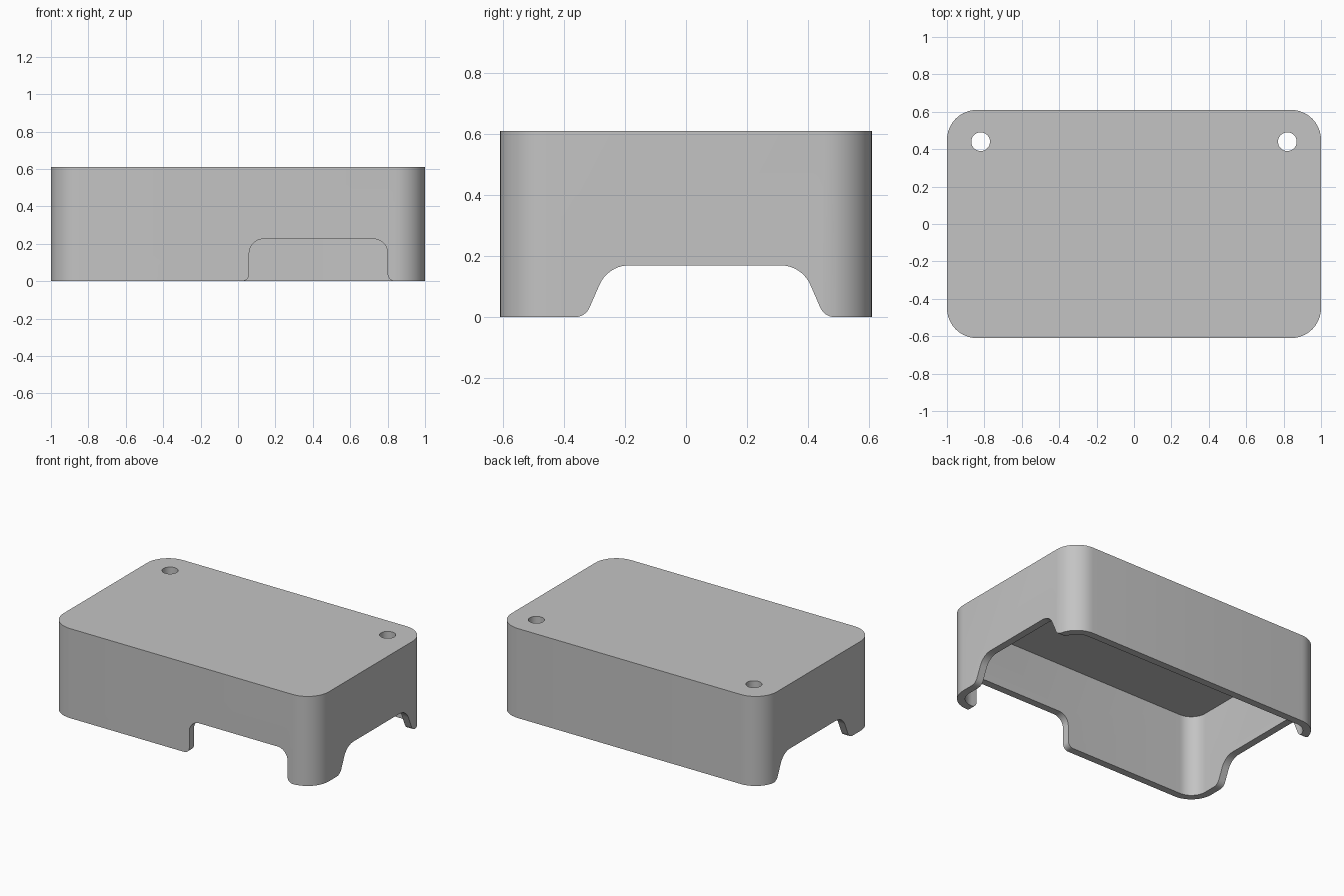
import bpy, bmesh, math
from mathutils import Vector

if "Cube" in bpy.data.objects:
    bpy.data.objects.remove(bpy.data.objects["Cube"], do_unlink=True)

HALF_X, HALF_Y, HEIGHT = 1.0, 0.61, 0.61
WALL, CORNER = 0.05, 0.16


def rounded(corners, steps=10):
    """Outline with circular fillets; each corner is (u, v, tangent length)."""
    out = []
    for i, (u, v, d) in enumerate(corners):
        p = Vector((u, v))
        if d == 0:
            out.append(p)
            continue
        a = (Vector(corners[i - 1][:2]) - p).normalized()
        b = (Vector(corners[(i + 1) % len(corners)][:2]) - p).normalized()
        w = math.sqrt((1 - a.dot(b)) / 2)
        for k in range(steps + 1):
            t = k / steps
            c0, c1, c2 = (1 - t) ** 2, 2 * t * (1 - t) * w, t * t
            out.append((c0 * (p + a * d) + c1 * p + c2 * (p + b * d)) / (c0 + c1 + c2))
    return out


def prism(name, points, place, sweep):
    """Closed solid: place maps each outline point to 3D, sweep extrudes it."""
    bm = bmesh.new()
    face = bm.faces.new([bm.verts.new(place(p)) for p in points])
    top = bmesh.ops.extrude_face_region(bm, geom=[face])["geom"]
    bmesh.ops.translate(bm, vec=sweep, verts=[g for g in top if isinstance(g, bmesh.types.BMVert)])
    bmesh.ops.recalc_face_normals(bm, faces=bm.faces)
    mesh = bpy.data.meshes.new(name)
    bm.to_mesh(mesh)
    bm.free()
    obj = bpy.data.objects.new(name, mesh)
    bpy.context.scene.collection.objects.link(obj)
    return obj


def block(name, inset, z0, z1):
    x, y, r = HALF_X - inset, HALF_Y - inset, CORNER - inset
    outline = rounded([(-x, -y, r), (x, -y, r), (x, y, r), (-x, y, r)])
    return prism(name, outline, lambda p: (p.x, p.y, z0), (0, 0, z1 - z0))


def notch(mid, foot, head, height, flare, fillet):
    """Rounded opening rising from the rim, flared at its feet."""
    edge = foot + flare
    half = [(edge, -0.1, 0), (edge, 0, 0), (foot, 0, flare * 0.98), (head, height, fillet)]
    return rounded([(mid + u, v, d) for u, v, d in half]
                   + [(mid - u, v, d) for u, v, d in reversed(half)])


# Shell and the solids cut out of it
shell = block("cover_shell", 0, 0, HEIGHT)
cutters = [block("cavity_cutter", WALL, -0.2, HEIGHT - WALL)]
cutters.append(prism("front_notch_cutter", notch(0.43, 0.37, 0.37, 0.225, 0.04, 0.075),
                     lambda p: (p.x, -0.8, p.y), (0, 0.5, 0)))
cutters.append(prism("side_notch_cutter", notch(0.062, 0.392, 0.318, 0.17, 0.035, 0.07),
                     lambda p: (-1.2, p.x, p.y), (2.4, 0, 0)))

# Screw holes near the back corners
circle = [Vector((math.cos(a), math.sin(a))) * 0.05
          for a in (math.tau * k / 32 for k in range(32))]
for side in (-1, 1):
    cutters.append(prism("hole_cutter", circle,
                         lambda p: (p.x + side * 0.82, p.y + 0.44, 0.4), (0, 0, 0.4)))

for cutter in cutters:
    cutter.hide_render = True
    mod = shell.modifiers.new(cutter.name, "BOOLEAN")
    mod.operation = "DIFFERENCE"
    mod.solver = "EXACT"
    mod.object = cutter

# Bake the cuts and discard the cutters
graph = bpy.context.evaluated_depsgraph_get()
graph.update()
baked = bpy.data.meshes.new_from_object(shell.evaluated_get(graph))
shell.modifiers.clear()
shell.data = baked
for cutter in cutters:
    bpy.data.objects.remove(cutter, do_unlink=True)

# Plain grey finish
grey = bpy.data.materials.new("plain_grey")
grey.use_nodes = True
color = (0.55, 0.55, 0.55, 1)
grey.diffuse_color = color
grey.node_tree.nodes["Principled BSDF"].inputs["Base Color"].default_value = color
shell.data.materials.clear()
shell.data.materials.append(grey)

bpy.ops.object.select_all(action="DESELECT")
shell.select_set(True)
bpy.context.view_layer.objects.active = shell
bpy.ops.object.shade_smooth_by_angle(angle=math.radians(35))
